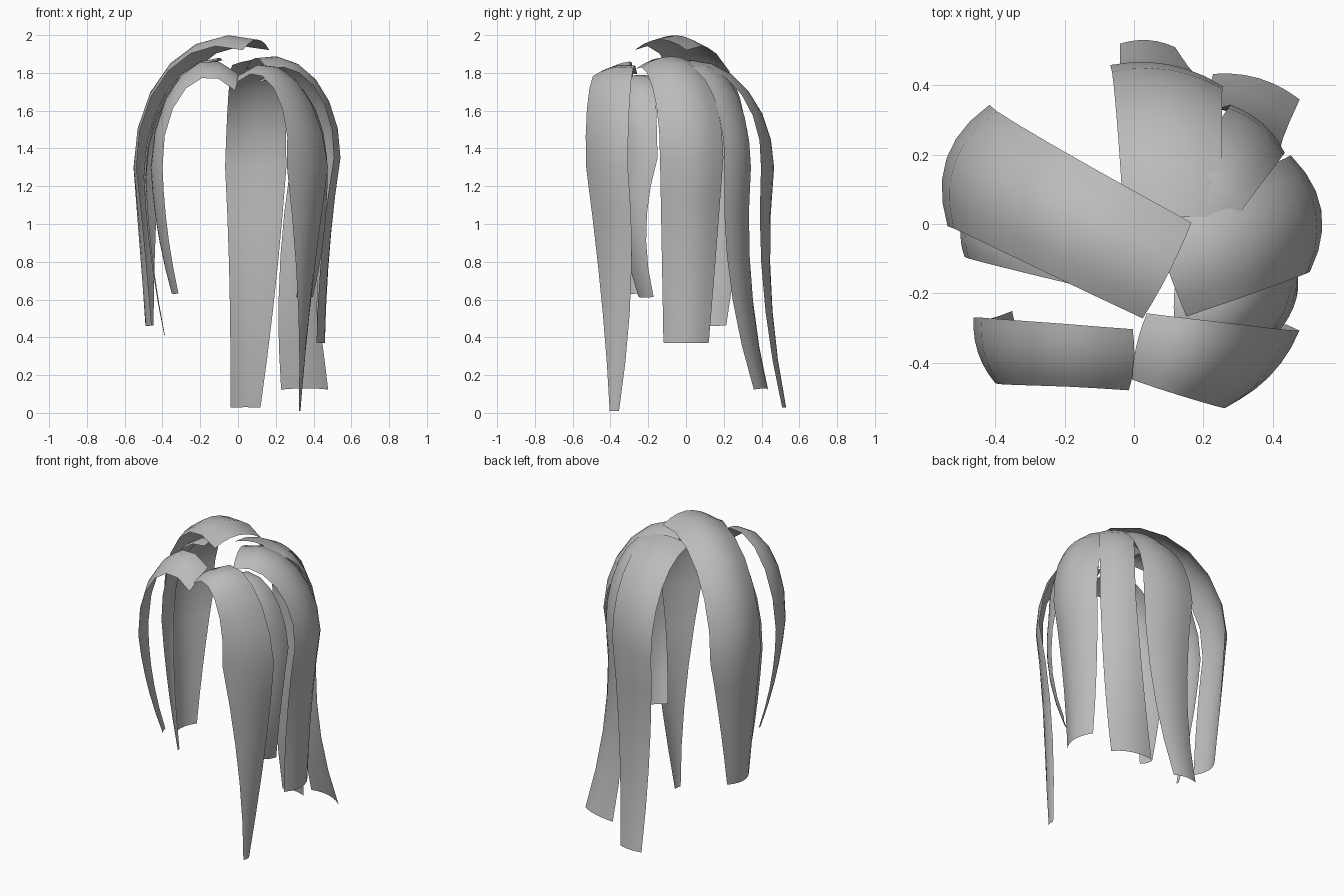
import bpy
from math import sin, cos, atan2, radians, pi
from mathutils import Vector

cube = bpy.data.objects.get("Cube")
if cube:
    bpy.data.objects.remove(cube)

# One plain grey for all the hair
grey = bpy.data.materials.new("hair_grey")
grey.use_nodes = True
colour = (0.5, 0.5, 0.5, 1)
grey.diffuse_color = colour
grey.node_tree.nodes["Principled BSDF"].inputs["Base Color"].default_value = colour

ACROSS = 6       # faces across each lock
BEND_STEPS = 6   # rows from the crown to the shoulder
FALL_STEPS = 5   # rows from the shoulder to the tip


def mix(start, end, amount):
    return start + (end - start) * amount


def ridge_line(crown, shoulder, waist, tip, lead):
    """Elliptical bend over the head, then a soft curve down to the tip."""
    points = []
    for i in range(BEND_STEPS + 1):
        angle = mix(-radians(lead), pi / 2, i / BEND_STEPS)
        point = mix(crown, shoulder, sin(angle))
        point.z = mix(shoulder.z, crown.z, cos(angle))
        points.append(point)
    middle = Vector((*waist, (shoulder.z + tip.z) / 2))
    for i in range(FALL_STEPS):
        fall = (i + 1) / FALL_STEPS
        points.append(mix(mix(shoulder, middle, fall), mix(middle, tip, fall), fall))
    return points


def lock(name, crown, shoulder, waist, tip, widths, lead=0, turns=(0, 0), roll=0, arch=0.1):
    """Sweep an arched ribbon along a ridge line. Widths are at the crown,
    shoulder and tip; turns twist the ribbon at the shoulder and tip, and
    roll tilts it sideways at the crown."""
    crown, shoulder, tip = Vector(crown), Vector(shoulder), Vector(tip)
    points = ridge_line(crown, shoulder, waist, tip, lead)
    heading = shoulder - crown
    across = atan2(heading.y, heading.x) + pi / 2
    shoulder_turn, tip_turn = (radians(turn) for turn in turns)
    last = len(points) - 1

    verts = []
    for i, point in enumerate(points):
        if i <= BEND_STEPS:
            part = i / BEND_STEPS
            width = mix(widths[0], widths[1], part)
            angle = across + mix(0, shoulder_turn, part)
            tilt = radians(roll) * (1 - part * part)
        else:
            part = (i - BEND_STEPS) / FALL_STEPS
            width = mix(widths[1], widths[2], part)
            angle = across + mix(shoulder_turn, tip_turn, part)
            tilt = 0
        tangent = points[min(i + 1, last)] - points[max(i - 1, 0)]
        side = Vector((cos(angle) * cos(tilt), sin(angle) * cos(tilt), sin(tilt)))
        outward = tangent.cross(side).normalized()
        for j in range(ACROSS + 1):
            s = 2 * j / ACROSS - 1
            verts.append(point + side * (s * width / 2) - outward * (s * s * arch * width))

    row = ACROSS + 1
    faces = [(a, a + row, a + row + 1, a + 1)
             for i in range(last)
             for a in range(i * row, i * row + ACROSS)]
    mesh = bpy.data.meshes.new(name)
    mesh.from_pydata(verts, [], faces)
    mesh.materials.append(grey)
    mesh.shade_smooth()
    bpy.context.collection.objects.link(bpy.data.objects.new(name, mesh))


# Front locks, parted at the middle
lock("front_left_lock",
     crown=(.12, -.38, 1.84), shoulder=(.39, -.44, 1.3),
     waist=(.38, -.35), tip=(.33, -.38, .01),
     widths=(.2, .31, .05), lead=25, turns=(-32, 5), roll=12)

lock("front_right_lock",
     crown=(-.15, -.39, 1.84), shoulder=(-.45, -.37, 1.3),
     waist=(-.43, -.36), tip=(-.34, -.29, .63),
     widths=(.2, .2, .08), lead=30, turns=(22, 30), roll=-28)

# Locks on the left side
lock("left_temple_lock",
     crown=(.2, -.24, 1.79), shoulder=(.45, -.24, 1.35),
     waist=(.45, -.33), tip=(.36, -.22, .61),
     widths=(.13, .18, .12), lead=20, turns=(-25, -48))

lock("left_side_lock",
     crown=(.17, -.09, 1.89), shoulder=(.54, .04, 1.35),
     waist=(.47, .02), tip=(.46, 0, .37),
     widths=(.32, .34, .24), lead=12, turns=(-10, -20), arch=.18)

# Locks at the back
lock("back_left_lock",
     crown=(.2, .06, 1.85), shoulder=(.37, .29, 1.3),
     waist=(.3, .26), tip=(.36, .42, .13),
     widths=(.2, .21, .26), turns=(-5, 20))

lock("back_lock",
     crown=(.11, .02, 1.87), shoulder=(.1, .46, 1.3),
     waist=(.09, .4), tip=(.04, .53, .03),
     widths=(.28, .33, .16), turns=(-12, -5))

# Locks on the right side, the broad one crossing the crown
lock("right_crown_lock",
     crown=(-.03, -.07, 2), shoulder=(-.54, .19, 1.3),
     waist=(-.52, .14), tip=(-.49, .11, .46),
     widths=(.31, .37, .21), lead=15, turns=(8, 24), arch=.18)

lock("right_temple_lock",
     crown=(-.1, -.12, 1.88), shoulder=(-.5, -.03, 1.25),
     waist=(-.48, -.04), tip=(-.39, -.06, .41),
     widths=(.14, .13, .02), turns=(12, 18))
